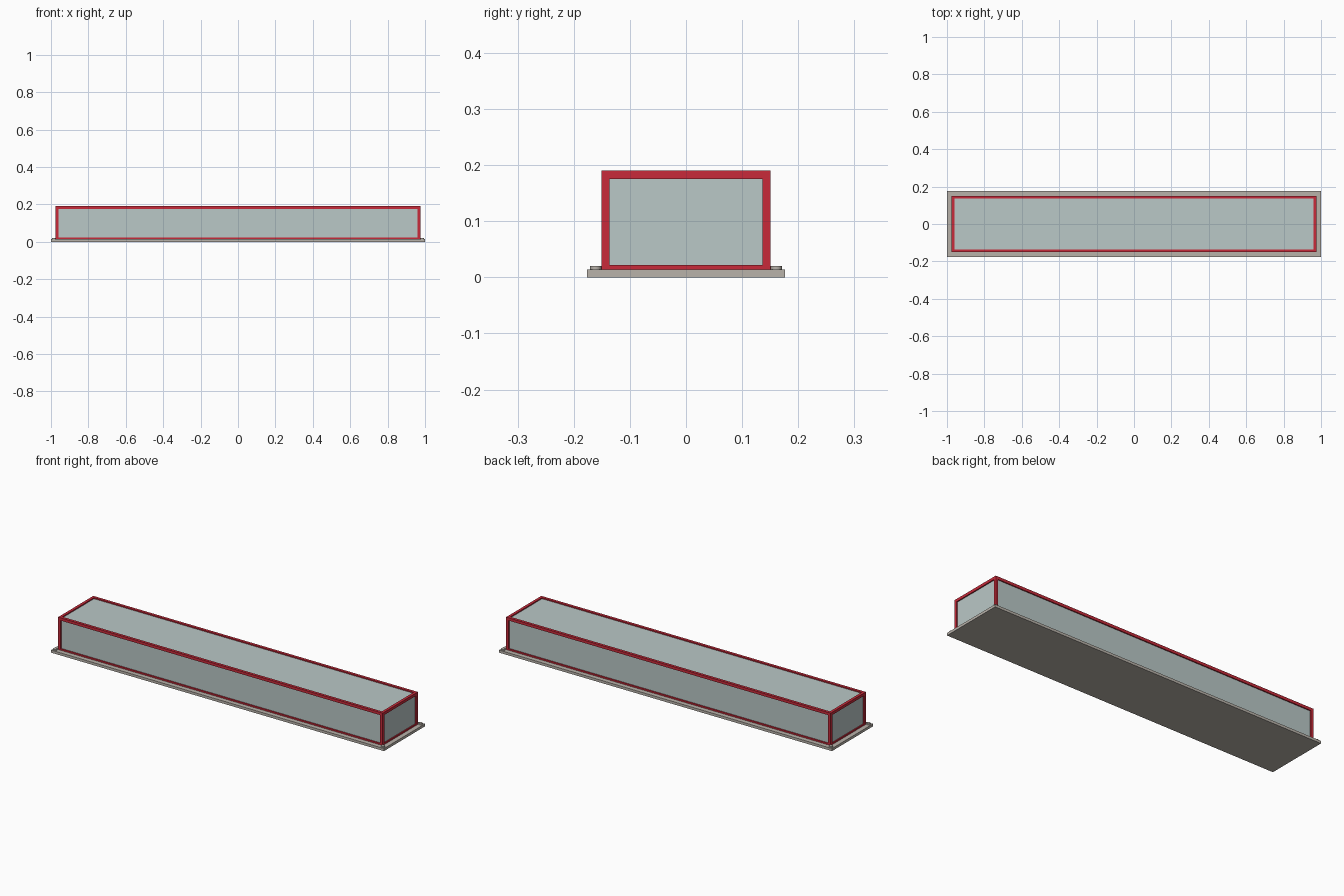
import bpy
from itertools import product

cube = bpy.data.objects.get("Cube")
if cube:
    bpy.data.objects.remove(cube, do_unlink=True)


def material(name, rgb):
    mat = bpy.data.materials.new(name)
    mat.use_nodes = True
    mat.diffuse_color = (*rgb, 1)
    mat.node_tree.nodes["Principled BSDF"].inputs["Base Color"].default_value = (*rgb, 1)
    return mat


RED = material("red_frame", (0.58, 0.023, 0.042))
GLASS = material("pale_glass", (0.49, 0.58, 0.57))
STONE = material("warm_grey", (0.48, 0.445, 0.40))


def box(name, center, size, mat):
    bpy.ops.mesh.primitive_cube_add(size=1, location=center)
    ob = bpy.context.object
    ob.name = name
    ob.scale = size
    bpy.ops.object.transform_apply(location=False, rotation=False, scale=True)
    ob.data.materials.append(mat)
    return ob


BASE_H = 0.014
HX, HY = 0.975, 0.151      # frame half sizes
Z0, Z1 = 0.007, 0.19       # frame bottom (sunk into the base) and top
BAR = 0.015
RECESS = 0.006
mid_z = (Z0 + Z1) / 2
cx, cy = HX - BAR / 2, HY - BAR / 2

# Base slab
box("base", (0, 0, BASE_H / 2), (2, 0.352, BASE_H), STONE)

# Glass body, set slightly back from the frame
box("glass_body", (0, 0, mid_z),
    (2 * (HX - RECESS), 2 * (HY - RECESS), Z1 - Z0 - 2 * RECESS), GLASS)

# Upright corner posts
for sx, sy in product((-1, 1), repeat=2):
    box("corner_post", (sx * cx, sy * cy, mid_z), (BAR, BAR, Z1 - Z0), RED)

# Long and short rails, top and bottom
for s, z in product((-1, 1), (Z0 + BAR / 2, Z1 - BAR / 2)):
    box("long_rail", (0, s * cy, z), (2 * (HX - BAR), BAR, BAR), RED)
    box("short_rail", (s * cx, 0, z), (BAR, 2 * (HY - BAR), BAR), RED)

# Small studs on the base corners
for sx, sy in product((-1, 1), repeat=2):
    bpy.ops.mesh.primitive_cylinder_add(
        vertices=16, radius=0.01, depth=0.01,
        location=(sx * (HX + 0.01), sy * (HY + 0.01), 0.0155))
    stud = bpy.context.object
    stud.name = "corner_stud"
    stud.data.materials.append(STONE)
    bpy.ops.object.shade_smooth_by_angle()
